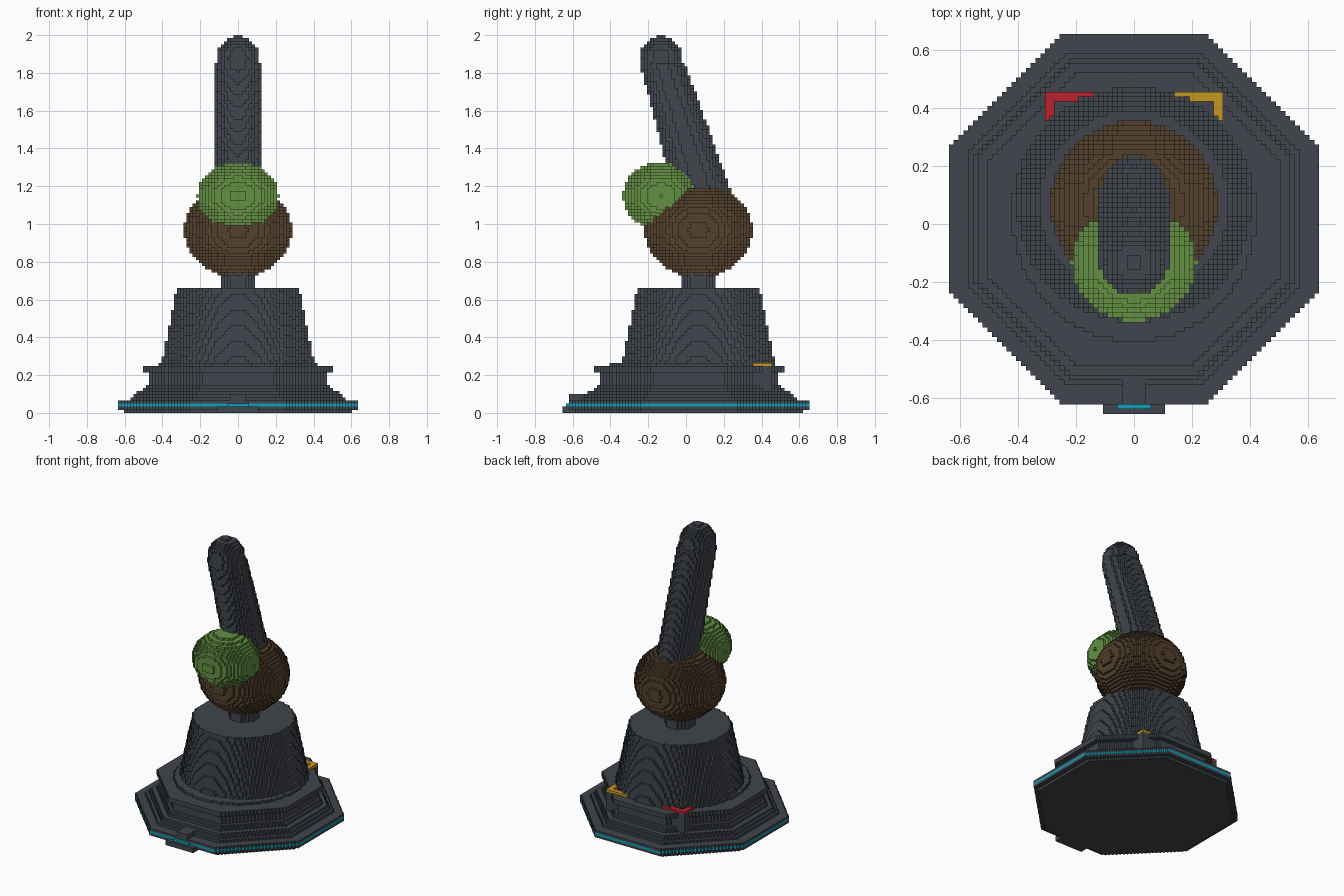
import bpy
import math

V = 2 / 121          # edge length of one block
cells = {}           # (i, j, k) -> part name
part_material = {}


def material(name, rgb):
    m = bpy.data.materials.new(name)
    m.use_nodes = True
    m.diffuse_color = (*rgb, 1)
    bsdf = m.node_tree.nodes["Principled BSDF"]
    bsdf.inputs["Base Color"].default_value = (*rgb, 1)
    bsdf.inputs["Roughness"].default_value = 0.8
    return m


def fill(name, mat, xs, ys, zs, test=lambda x, y, z: True):
    """Claim every free block in the inclusive ranges that passes the test."""
    part_material[name] = mat
    for k in range(zs[0], zs[1] + 1):
        for j in range(ys[0], ys[1] + 1):
            for i in range(xs[0], xs[1] + 1):
                if test(i, j, k):
                    cells.setdefault((i, j, k), name)


def octagon(a, cy=1):
    def test(x, y, z):
        x, y = abs(x), abs(y - cy)
        return max(x, y) <= a and x + y <= (a + 0.1) * math.sqrt(2)
    return test


def ellipsoid(name, mat, cy, cz, rx, ry, rz):
    def test(x, y, z):
        return (x / rx) ** 2 + ((y - cy) / ry) ** 2 + ((z - cz) / rz) ** 2 <= 1
    r = math.ceil(max(rx, ry, rz))
    fill(name, mat, (-r, r), (cy - r, cy + r), (cz - r, cz + r), test)


def build(name):
    """Mesh the outer block faces of one part."""
    index, verts, faces = {}, [], []
    for (i, j, k), owner in cells.items():
        if owner != name:
            continue
        for axis in range(3):
            for side in (0, 1):
                step = [0, 0, 0]
                step[axis] = 2 * side - 1
                if (i + step[0], j + step[1], k + step[2]) in cells:
                    continue
                u, w = (axis + 1) % 3, (axis + 2) % 3
                ring = [(0, 0), (1, 0), (1, 1), (0, 1)]
                face = []
                for a, b in (ring if side else reversed(ring)):
                    p = [i, j, k]
                    p[axis] += side
                    p[u] += a
                    p[w] += b
                    p = tuple(p)
                    if p not in index:
                        index[p] = len(verts)
                        verts.append(((p[0] - 0.5) * V, (p[1] - 0.5) * V, p[2] * V))
                    face.append(index[p])
                faces.append(face)
    mesh = bpy.data.meshes.new(name)
    mesh.from_pydata(verts, [], faces)
    mesh.materials.append(part_material[name])
    bpy.context.scene.collection.objects.link(bpy.data.objects.new(name, mesh))


cube = bpy.data.objects.get("Cube")
if cube:
    bpy.data.objects.remove(cube, do_unlink=True)

slate = material("dark slate", (0.052, 0.060, 0.072))
cyan = material("cyan", (0.006, 0.34, 0.46))
green = material("leaf green", (0.125, 0.28, 0.055))
brown = material("dark brown", (0.085, 0.051, 0.025))
red = material("red", (0.5, 0.016, 0.027))
yellow = material("amber", (0.56, 0.31, 0.016))

FULL = (-39, 39)

# Octagonal foot with a glowing band
fill("light_band", cyan, FULL, FULL, (2, 2), octagon(38))
fill("light_band", cyan, (-3, 3), (-38, -37), (2, 2))
fill("foot_plate", slate, FULL, FULL, (0, 0), octagon(36.5))
fill("foot_plate", slate, FULL, FULL, (1, 3), octagon(38))
fill("front_tab", slate, (-6, 6), (-39, -36), (0, 1))
fill("front_rib", slate, (-2, 2), (-37, -28), (4, 5))

# Sloped and stepped octagonal tier
for k, a in enumerate((34, 33, 32, 30, 29, 28, 28, 28, 28, 30, 30), 4):
    fill("base_tier", slate, FULL, FULL, (k, k), octagon(a))

# Corner posts with coloured angle brackets, mirrored left and right
for side, name, mat in ((-1, "right_bracket", red), (1, "left_bracket", yellow)):
    xs = (9, 18) if side > 0 else (-18, -9)
    fill("corner_posts", slate, xs, (22, 27), (7, 14))
    fill(name, mat, xs, (22, 27), (15, 15),
         lambda x, y, z: math.hypot(x, y - 2) > 26.5 and (abs(x) >= 17 or y >= 26))

# Tapered pedestal with its collar and neck
fill("collar", slate, FULL, FULL, (15, 15),
     lambda x, y, z: math.hypot(x / 25.3, (y - 2) / 26.5) <= 1)
fill("pedestal", slate, FULL, FULL, (15, 39),
     lambda x, y, z: math.hypot(x, y - 4) <= 24.5 - (z - 15) * 0.2)
fill("neck", slate, (-6, 6), (-2, 10), (40, 46),
     lambda x, y, z: math.hypot(x, y - 4) <= 5.4)

# Two flattened balls
ellipsoid("large_ball", brown, 4, 58, 17.3, 17.3, 15)
ellipsoid("small_ball", green, -8, 69, 13, 12.2, 10.7)


# Leaning handle, slightly deeper toward its root, with a rounded tip
def handle(x, y, z):
    down = 113 - z
    return math.hypot(x / 7.3, (y + 8 - down * 0.31) / (7.1 + down * 0.05)) <= 1


fill("handle", slate, (-8, 8), (-18, 20), (62, 111), handle)
ellipsoid("handle_tip", slate, -8, 113, 6.6, 6.8, 7.3)

for part in part_material:
    build(part)
